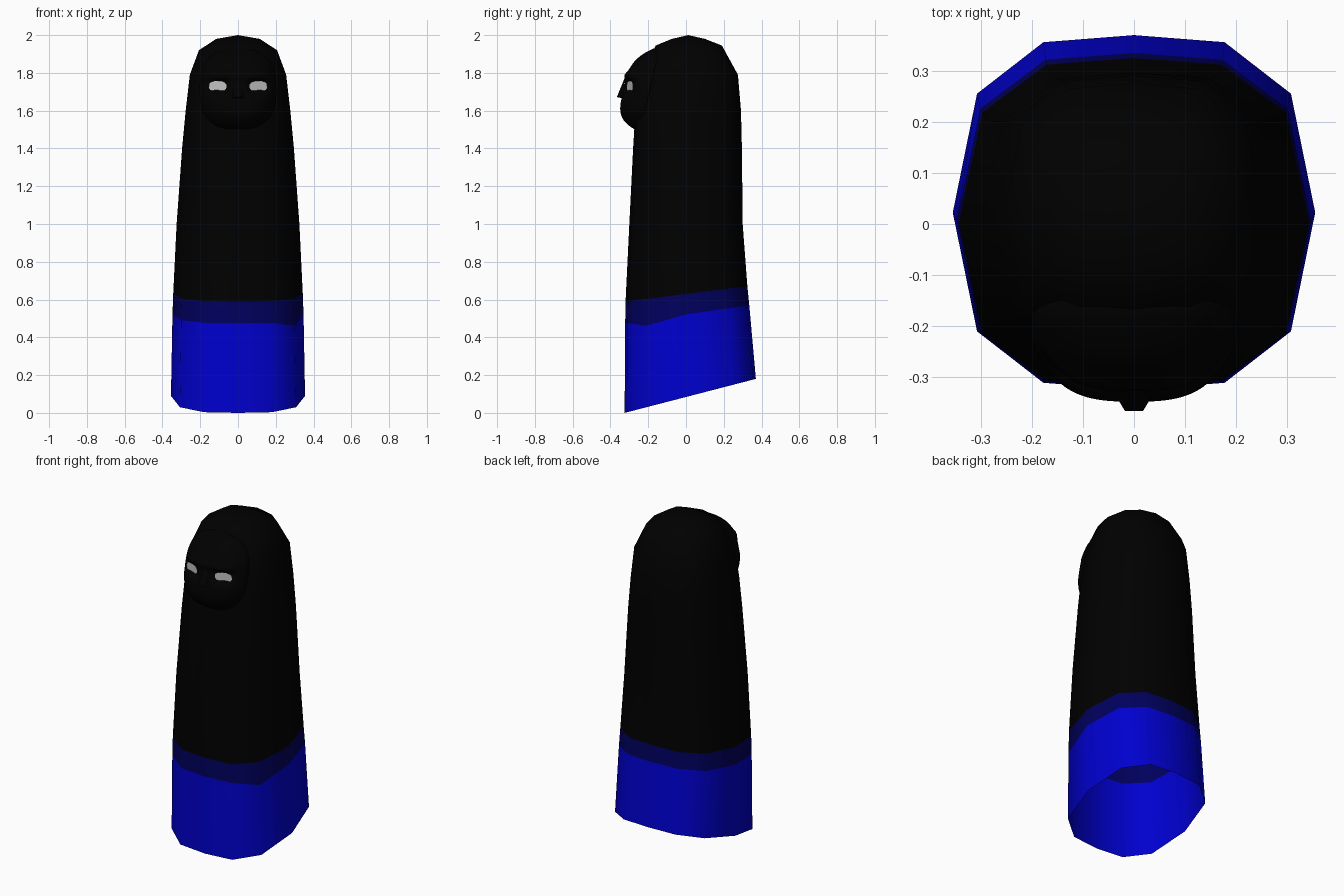
import bpy, bmesh, math
from mathutils import Vector

cube = bpy.data.objects.get("Cube")
if cube:
    bpy.data.objects.remove(cube)


def material(name, rgb):
    m = bpy.data.materials.new(name)
    m.use_nodes = True
    m.diffuse_color = (*rgb, 1)
    m.node_tree.nodes["Principled BSDF"].inputs["Base Color"].default_value = (*rgb, 1)
    return m


black = material("black cloth", (0, 0, 0))
blue = material("bright blue", (0, 0, 0.62))
navy = material("navy blue", (0, 0, 0.11))
grey = material("pale eye", (0.54, 0.54, 0.54))


def finish(name, bm, mats, angle):
    mesh = bpy.data.meshes.new(name)
    bm.to_mesh(mesh)
    bm.free()
    for m in mats:
        mesh.materials.append(m)
    ob = bpy.data.objects.new(name, mesh)
    bpy.context.scene.collection.objects.link(ob)
    bpy.ops.object.select_all(action="DESELECT")
    ob.select_set(True)
    bpy.context.view_layer.objects.active = ob
    bpy.ops.object.shade_smooth_by_angle(angle=math.radians(angle))


def bridge(bm, a, b, index=0):
    n = len(a)
    for i in range(n):
        j = (i + 1) % n
        bm.faces.new((a[i], a[j], b[j], b[i])).material_index = index


# Robe: twelve-sided open tube; rows are front y, back y, front z, back z, half width
SIDES = 12
DEPTH = (0, .67, .96, 1, .96, .67)  # fore-aft reach of each corner over half a turn
rows = [
    (-.325, .37, 0, .18, .355),
    (-.322, .335, .475, .57, .347),
    (-.32, .325, .59, .67, .343),
    (-.30, .30, 1.0, 1.0, .325),
    (-.28, .296, 1.4, 1.4, .296),
    (-.268, .291, 1.6, 1.6, .277),
    (-.235, .275, 1.79, 1.79, .255),
    (-.16, .19, 1.945, 1.945, .207),
    (-.075, .10, 1.98, 1.98, .115),
]
bm = bmesh.new()
rings = []
for k, (yf, yb, zf, zb, half) in enumerate(rows):
    ring = []
    for i in range(SIDES):
        a = math.tau * i / SIDES
        reach = DEPTH[i % 6] * (1 if i < 6 else -1)
        t = (reach + 1) / 2
        z = zf + (zb - zf) * t
        if k == 7:
            z -= .025 * abs(math.cos(a))
        if k == 1 and i == 11:
            z -= .03
        ring.append(bm.verts.new((half * math.cos(a), yf + (yb - yf) * t, z)))
    rings.append(ring)
for k in range(len(rings) - 1):
    bridge(bm, rings[k], rings[k + 1], {0: 1, 1: 2}.get(k, 0))
tip = bm.verts.new((0, .012, 2))
for i in range(SIDES):
    bm.faces.new((rings[-1][i], rings[-1][(i + 1) % SIDES], tip))
finish("robe", bm, [black, blue, navy], 60)


# Face mask: domed squircle leaning back with the robe, with sockets and a brow
MID_Z, HALF_X, HALF_Z, POWER = 1.715, .203, .215, 2.6
EYE_X, EYE_Z = .108, 1.73


def mask_y(x, z):
    t = (abs(x / HALF_X) ** POWER + abs((z - MID_Z) / HALF_Z) ** POWER) ** (1 / POWER)
    y = -.22 + .233 * (z - MID_Z) - .11 * (1 - min(t, 1) ** 4)
    socket = math.exp(-((abs(x) - EYE_X) / .055) ** 4 - ((z - EYE_Z) / .036) ** 4)
    brow = math.exp(-(x / .17) ** 8 - ((z - 1.787) / .022) ** 2)
    return y + .03 * socket - .014 * brow


def squircle(a, half_x, half_z, power):
    c, s = math.cos(a), math.sin(a)
    r = (abs(c) ** power + abs(s) ** power) ** (-1 / power)
    return half_x * r * c, half_z * r * s


bm = bmesh.new()
N, RINGS = 64, 20
prev = None
for k in range(RINGS):
    t = 1 - (k / RINGS) ** 1.2
    ring = []
    for i in range(N):
        x, z = squircle(math.tau * i / N, HALF_X * t, HALF_Z * t, POWER)
        ring.append(bm.verts.new((x, mask_y(x, MID_Z + z), MID_Z + z)))
    if prev:
        bridge(bm, prev, ring)
    else:
        # side wall sinking into the robe
        back = [bm.verts.new(v.co + Vector((0, .03, 0))) for v in ring]
        bridge(bm, back, ring)
    prev = ring
centre = bm.verts.new((0, mask_y(0, MID_Z), MID_Z))
for i in range(N):
    bm.faces.new((prev[i], prev[(i + 1) % N], centre))
finish("face_mask", bm, [black], 60)

# Nose: wedge with an undercut base
bm = bmesh.new()
bridge_top = bm.verts.new((0, -.318, 1.79))
left, right = (bm.verts.new((x, -.336, 1.665)) for x in (.036, -.036))
tip_l, tip_r = (bm.verts.new((x, -.366, 1.672)) for x in (.018, -.018))
for f in ((bridge_top, tip_r, tip_l), (bridge_top, tip_l, left),
          (bridge_top, right, tip_r), (left, tip_l, tip_r, right)):
    bm.faces.new(f)
finish("nose", bm, [black], 70)

# Eyes: thin upright pale plates set in the sockets
for side, name in ((1, "left_eye"), (-1, "right_eye")):
    bm = bmesh.new()
    verts = []
    for i in range(16):
        x, z = squircle(math.tau * i / 16, .047, .027, 3)
        verts.append(bm.verts.new((side * (EYE_X + x), -.297 + .35 * x, EYE_Z + z)))
    bm.faces.new(verts if side > 0 else verts[::-1])
    finish(name, bm, [grey], 60)
